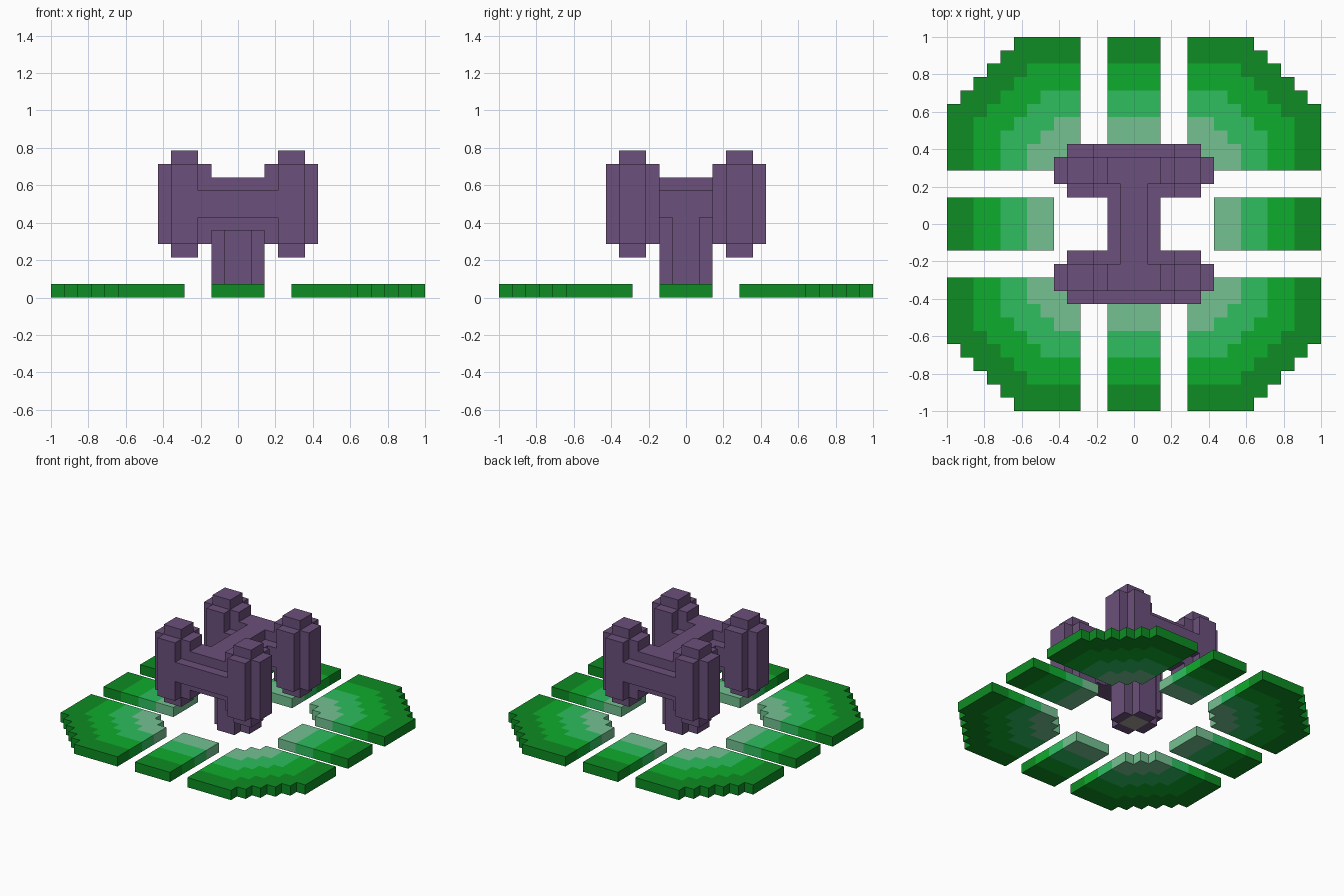
import bpy, bmesh, math
from mathutils import Matrix, Vector

cube = bpy.data.objects.get("Cube")
if cube:
    bpy.data.objects.remove(cube, do_unlink=True)

U = 1 / 14  # size of one block


def material(name, rgb):
    # sRGB 0-255 to linear
    lin = [((c / 255 + 0.055) / 1.055) ** 2.4 if c > 10 else c / 255 / 12.92 for c in rgb]
    m = bpy.data.materials.new(name)
    m.use_nodes = True
    m.diffuse_color = (*lin, 1)
    bsdf = m.node_tree.nodes["Principled BSDF"]
    bsdf.inputs["Base Color"].default_value = (*lin, 1)
    bsdf.inputs["Roughness"].default_value = 0.9
    return m


purple = material("bark purple", (107, 80, 123))
grey = material("trunk core grey", (160, 158, 150))
greens = [material("pale green", (116, 193, 145)),
          material("soft green", (46, 190, 95)),
          material("bright green", (15, 172, 45)),
          material("deep green", (14, 140, 35))]


def cells_prism(cells, height):
    """Extrude a set of (x0, y0, x1, y1) rectangles upward into one solid."""
    bm = bmesh.new()
    for x0, y0, x1, y1 in cells:
        bm.faces.new([bm.verts.new((x, y, 0)) for x, y in
                      ((x0, y0), (x1, y0), (x1, y1), (x0, y1))])
    bmesh.ops.remove_doubles(bm, verts=bm.verts, dist=1e-4)
    base = bm.faces[:]
    ext = bmesh.ops.extrude_face_region(bm, geom=base, use_keep_orig=True)
    top = [v for v in ext["geom"] if isinstance(v, bmesh.types.BMVert)]
    bmesh.ops.translate(bm, verts=top, vec=(0, 0, height))
    bmesh.ops.recalc_face_normals(bm, faces=bm.faces)
    return bm


def finish(name, bm, mats, matrix=Matrix()):
    """Merge flat same-colour faces, scale to size and link the object."""
    bmesh.ops.dissolve_limit(bm, angle_limit=0.01, verts=bm.verts, edges=bm.edges,
                             delimit={'MATERIAL'})
    bmesh.ops.transform(bm, matrix=Matrix.Scale(U, 4) @ matrix, verts=bm.verts)
    bmesh.ops.recalc_face_normals(bm, faces=bm.faces)
    me = bpy.data.meshes.new(name)
    bm.to_mesh(me)
    bm.free()
    for m in mats:
        me.materials.append(m)
    ob = bpy.data.objects.new(name, me)
    bpy.context.collection.objects.link(ob)
    return ob


# Plus-shaped section: a centre square with four arms
PLUS = [(-1, -1, 1, 1), (-2, -1, -1, 1), (1, -1, 2, 1), (-1, -2, 1, -1), (-1, 1, 1, 2)]
CORE = PLUS[:1]


def shift(x, y, z):
    return Matrix.Translation((x, y, z))


# Trunk, with the grey heartwood showing underneath
bm = cells_prism(PLUS, 6)
for f in bm.faces:
    c = f.calc_center_median()
    if c.z < 0.01 and c.xy.length < 0.1:
        f.material_index = 1
finish("trunk", bm, [purple, grey])

# Beams that carry the four towers
along_x = Matrix.Rotation(math.pi / 2, 4, 'Y')
along_y = Matrix.Rotation(-math.pi / 2, 4, 'X')
finish("middle_beam", cells_prism(PLUS, 6), [purple], shift(0, -3, 7) @ along_y)
for side, y in (("front", -4), ("back", 4)):
    finish(side + "_beam", cells_prism(PLUS, 6), [purple], shift(-3, y, 7) @ along_x)

# Four towers: plus-shaped body with a square core poking out at both ends
for side, y in (("front", -4), ("back", 4)):
    for hand, x in (("left", 4), ("right", -4)):
        name = f"{side}_{hand}_tower"
        finish(name, cells_prism(PLUS, 6), [purple], shift(x, y, 4))
        for end, z in (("foot", 3), ("cap", 10)):
            finish(f"{name}_{end}", cells_prism(CORE, 1), [purple], shift(x, y, z))


# Leaf ring: stepped octagonal bands, measured by block in one quadrant
def band(i, j):
    """Band of block (i, j): 0 inner to 3 outer, or None outside the ring."""
    if max(i, j) < 6 and i + j <= 9:
        return None
    for k, (reach, diag) in enumerate(((8, 12), (10, 15), (12, 18), (14, 21))):
        if max(i, j) < reach and i + j <= diag:
            return k
    return None


def quadrant_index(c):
    return c if c >= 0 else -c - 1


def leaf(name, xs, ys):
    colour = {(x, y): band(quadrant_index(x), quadrant_index(y)) for x in xs for y in ys}
    cells = [(x, y, x + 1, y + 1) for (x, y), k in colour.items() if k is not None]
    bm = cells_prism(cells, 1)
    for f in bm.faces:
        # look up the block just inside the face
        p = f.calc_center_median() - f.normal * 0.3
        f.material_index = colour.get((math.floor(p.x), math.floor(p.y))) or 0
    finish(name, bm, greens)


minus, mid, plus = range(-14, -4), range(-2, 2), range(4, 14)
minus = range(-14, -4)
leaf("front_leaf", mid, minus)
leaf("back_leaf", mid, plus)
leaf("left_leaf", plus, mid)
leaf("right_leaf", minus, mid)
leaf("front_left_leaf", plus, minus)
leaf("front_right_leaf", minus, minus)
leaf("back_left_leaf", plus, plus)
leaf("back_right_leaf", minus, plus)
